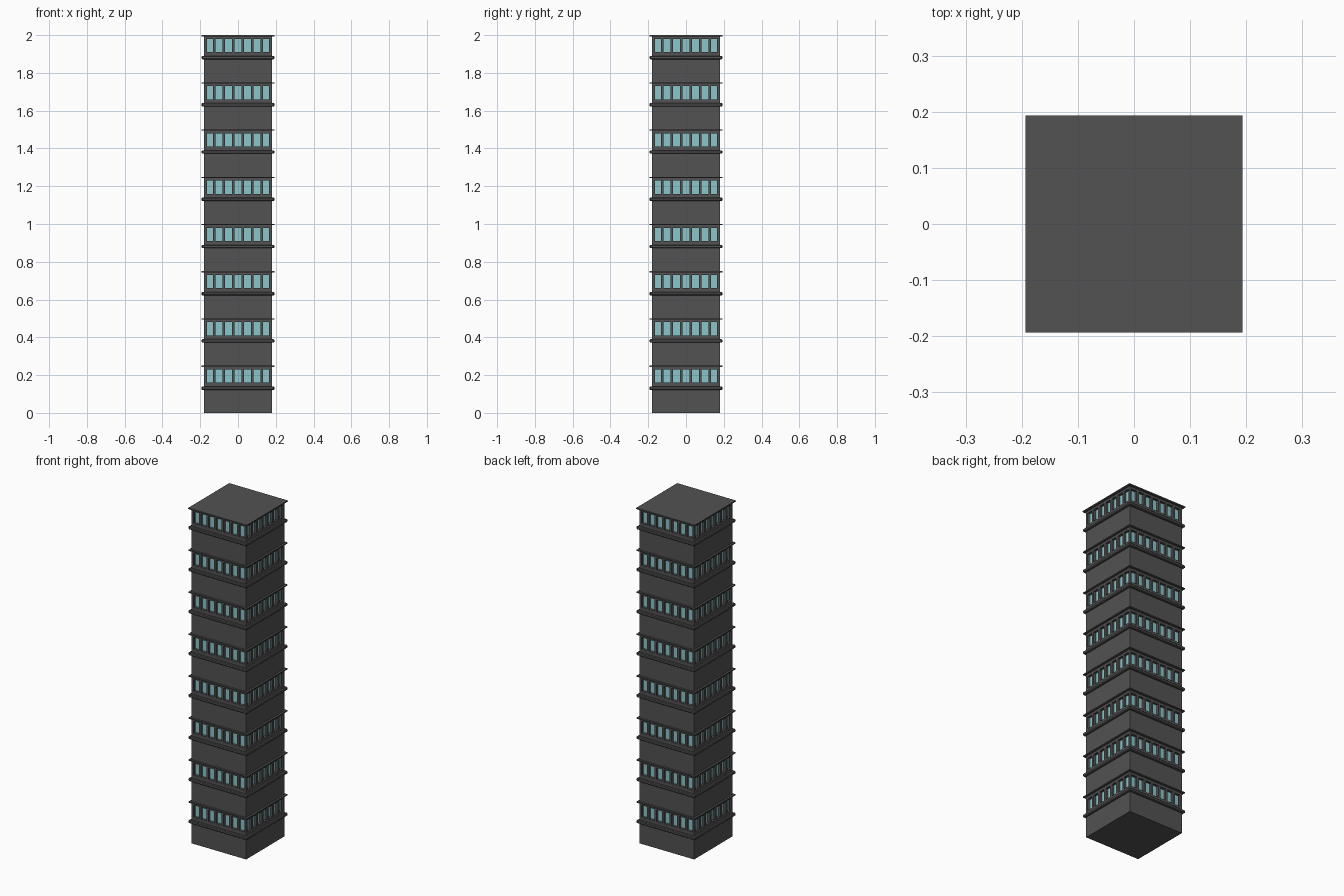
import bpy, bmesh
from mathutils import Matrix, Vector
from math import pi

if "Cube" in bpy.data.objects:
    bpy.data.objects.remove(bpy.data.objects["Cube"])

FLOORS, PITCH = 8, 0.25
HALF, LEDGE = 0.18, 0.193
WIN_W, WIN_STEP, WIN_Z0, WIN_Z1, RECESS = 0.036, 0.05, 0.16, 0.23, 0.015


def material(name, rgb):
    m = bpy.data.materials.new(name)
    m.diffuse_color = (*rgb, 1)
    m.use_nodes = True
    m.node_tree.nodes["Principled BSDF"].inputs["Base Color"].default_value = m.diffuse_color
    return m


stone = material("dark_stone", (0.085, 0.085, 0.085))
glass = material("blue_glass", (0.26, 0.56, 0.60))


def finish(bm, name, mats, stacked=True):
    bmesh.ops.remove_doubles(bm, verts=bm.verts, dist=1e-5)
    me = bpy.data.meshes.new(name)
    bm.to_mesh(me)
    bm.free()
    ob = bpy.data.objects.new(name, me)
    bpy.context.collection.objects.link(ob)
    for m in mats:
        me.materials.append(m)
    if stacked:
        arr = ob.modifiers.new("floors", 'ARRAY')
        arr.count = FLOORS
        arr.use_relative_offset = False
        arr.use_constant_offset = True
        arr.constant_offset_displace = (0, 0, PITCH)
    return ob


# One storey of wall with seven recessed windows on each side
bm = bmesh.new()
xs = [-HALF]
for i in range(7):
    c = (i - 3) * WIN_STEP
    xs += [c - WIN_W / 2, c + WIN_W / 2]
xs.append(HALF)
zs = [0, WIN_Z0, WIN_Z1, PITCH]
for side in range(4):
    rot = Matrix.Rotation(side * pi / 2, 3, 'Z')

    def quad(points, mat=0):
        f = bm.faces.new([bm.verts.new(rot @ Vector(p)) for p in points])
        f.material_index = mat

    for i, (x0, x1) in enumerate(zip(xs, xs[1:])):
        for j, (z0, z1) in enumerate(zip(zs, zs[1:])):
            rim = [(x0, z0), (x1, z0), (x1, z1), (x0, z1)]
            outer = [(x, -HALF, z) for x, z in rim]
            if j == 1 and i % 2:
                inner = [(x, -HALF + RECESS, z) for x, z in rim]
                quad(inner, 1)
                for k in range(4):
                    n = (k + 1) % 4
                    quad([outer[k], outer[n], inner[n], inner[k]])
            else:
                quad(outer)
finish(bm, "storey_walls", [stone, glass])


# Square slabs running round the tower
def slab(name, half, z0, z1, chamfer=0, stacked=True):
    bm = bmesh.new()
    bmesh.ops.create_cube(bm, size=1)
    for v in bm.verts:
        v.co = (v.co.x * 2 * half, v.co.y * 2 * half, z0 + (v.co.z + 0.5) * (z1 - z0))
    if chamfer:
        bmesh.ops.bevel(bm, geom=bm.edges[:], offset=chamfer, segments=1, affect='EDGES')
    return finish(bm, name, [stone], stacked)


slab("sill_ledge", LEDGE, 0.122, 0.140, 0.004)
slab("floor_cornice", LEDGE - 0.001, 0.244, 0.25)
slab("roof_slab", LEDGE, 1.993, 2.0, stacked=False)

# Underside of the tower
bm = bmesh.new()
base = [(-HALF, -HALF, 0), (-HALF, HALF, 0), (HALF, HALF, 0), (HALF, -HALF, 0)]
bm.faces.new([bm.verts.new(p) for p in base])
finish(bm, "base_underside", [stone], stacked=False)
